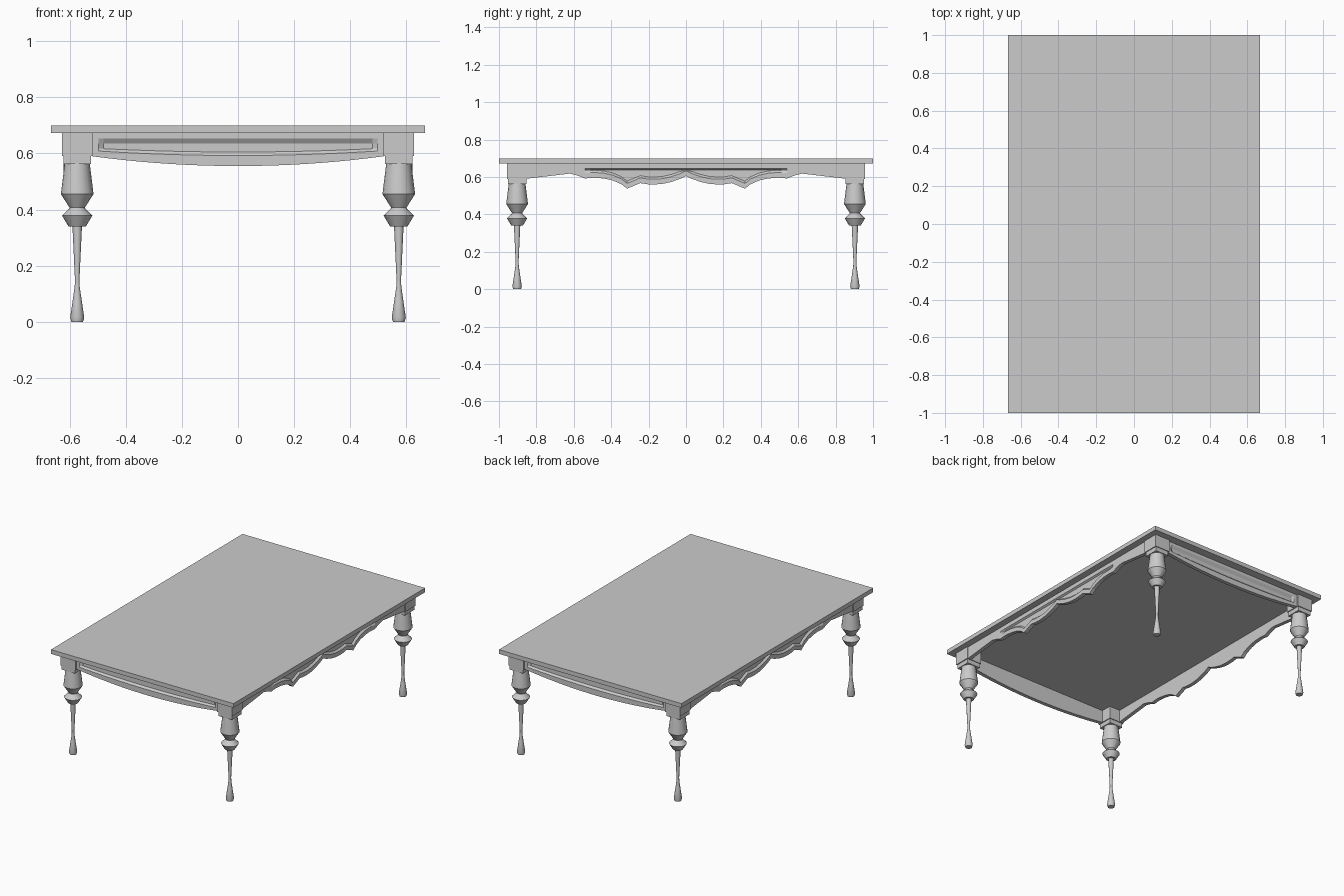
import bpy, bmesh, math

if "Cube" in bpy.data.objects:
    bpy.data.objects.remove(bpy.data.objects["Cube"])

mat = bpy.data.materials.new("plain_grey")
mat.diffuse_color = (0.6, 0.6, 0.6, 1)
mat.use_nodes = True
mat.node_tree.nodes["Principled BSDF"].inputs["Base Color"].default_value = mat.diffuse_color


def finish(bm, name, smooth=False):
    bmesh.ops.remove_doubles(bm, verts=bm.verts, dist=1e-5)
    bmesh.ops.recalc_face_normals(bm, faces=bm.faces)
    me = bpy.data.meshes.new(name)
    bm.to_mesh(me)
    bm.free()
    me.materials.append(mat)
    ob = bpy.data.objects.new(name, me)
    bpy.context.collection.objects.link(ob)
    if smooth:
        bpy.ops.object.select_all(action='DESELECT')
        ob.select_set(True)
        bpy.context.view_layer.objects.active = ob
        bpy.ops.object.shade_smooth_by_angle(angle=math.radians(30))
    return ob


def box(name, x, y, z0, z1, hx, hy):
    bm = bmesh.new()
    bmesh.ops.create_cube(bm, size=1)
    for v in bm.verts:
        v.co = (x + v.co.x * 2 * hx, y + v.co.y * 2 * hy,
                (z0 + z1) / 2 + v.co.z * (z1 - z0))
    return finish(bm, name)


def turned(name, x, y, profile, n=16):
    bm = bmesh.new()
    rings = [[bm.verts.new((x + r * math.cos(2 * math.pi * i / n),
                            y + r * math.sin(2 * math.pi * i / n), z))
              for i in range(n)] for r, z in profile]
    for a, b in zip(rings, rings[1:]):
        for i in range(n):
            j = (i + 1) % n
            bm.faces.new((a[i], a[j], b[j], b[i]))
    bm.faces.new(rings[0])
    bm.faces.new(rings[-1])
    return finish(bm, name, True)


def interp(pts, u):
    for (u0, z0), (u1, z1) in zip(pts, pts[1:]):
        if u <= u1:
            return z0 + (z1 - z0) * (u - u0) / (u1 - u0)
    return pts[-1][1]


def apron(name, cols, rows, sunk, place, thick=0.025, depth=0.012):
    """Board with a shaped lower edge and a sunken panel on its outer face."""
    bm = bmesh.new()
    strips = []
    for u in cols:
        zs = rows(abs(u))
        d = depth if abs(u) <= sunk + 1e-6 else 0
        ring = [(z, d if k in (2, 3) else 0) for k, z in enumerate(zs)]
        ring += [(zs[-1], thick), (zs[0], thick)]
        strips.append([bm.verts.new(place(u, w, z)) for z, w in ring])
    n = len(strips[0])
    for a, b in zip(strips, strips[1:]):
        for i in range(n):
            j = (i + 1) % n
            bm.faces.new((a[i], a[j], b[j], b[i]))
    bm.faces.new(strips[0])
    bm.faces.new(strips[-1])
    return finish(bm, name)


def mirrored(cols):
    return sorted({round(s * c, 4) for c in cols for s in (-1, 1)})


# End aprons: a shallow bow below, a bowed sunken panel
def end_rows(u):
    bow = 0.035 * (1 - (u / 0.52) ** 2)
    return (0.59 - bow, 0.61 - 0.5 * bow, 0.619 - 0.4 * bow, 0.635, 0.653, 0.672)


end_cols = mirrored([0.525, 0.497, 0.48] + [0.06 * i for i in range(8)])

# Side aprons: scalloped lower edge, panel following the scallops
SCALLOP = [(0, 0.605), (0.03, 0.59), (0.08, 0.573), (0.125, 0.563), (0.165, 0.56),
           (0.205, 0.561), (0.245, 0.567), (0.285, 0.55), (0.315, 0.538),
           (0.345, 0.561), (0.39, 0.581), (0.44, 0.592), (0.49, 0.596),
           (0.51, 0.595), (0.54, 0.592), (0.58, 0.608), (0.62, 0.618), (0.86, 0.59)]


def side_rows(u):
    z = interp(SCALLOP, u)
    if u >= 0.62:
        return (z, 0.645, 0.645, 0.645, 0.645, 0.672)
    low = min(z + 0.028, 0.64)
    return (z, low, min(low + 0.012, 0.636), 0.638, 0.645, 0.672)


side_cols = mirrored([p[0] for p in SCALLOP])

for s, end, side in ((-1, "front", "left"), (1, "back", "right")):
    apron(end + "_apron", end_cols, end_rows, 0.48,
          lambda u, w, z: (u, s * (0.945 - w), z))
    apron(side + "_apron", side_cols, side_rows, 0.51,
          lambda u, w, z: (s * (0.622 - w), u, z))

# Table top
box("table_top", 0, 0, 0.672, 0.70, 0.667, 1.0)

# Turned legs with square corner blocks
LEG = [(0.021, 0), (0.025, 0.015), (0.017, 0.07), (0.009, 0.125), (0.008, 0.15),
       (0.017, 0.34), (0.031, 0.34), (0.054, 0.378), (0.029, 0.403),
       (0.028, 0.408), (0.058, 0.455), (0.057, 0.465), (0.045, 0.562)]
for sx, side in ((-1, "left"), (1, "right")):
    for sy, end in ((-1, "front"), (1, "back")):
        x, y, tag = sx * 0.573, sy * 0.903, end + "_" + side
        turned(tag + "_leg", x, y, LEG)
        box(tag + "_corner_block", x, y, 0.59, 0.672, 0.055, 0.054)
        box(tag + "_lower_block", x, y, 0.562, 0.59, 0.049, 0.049)
